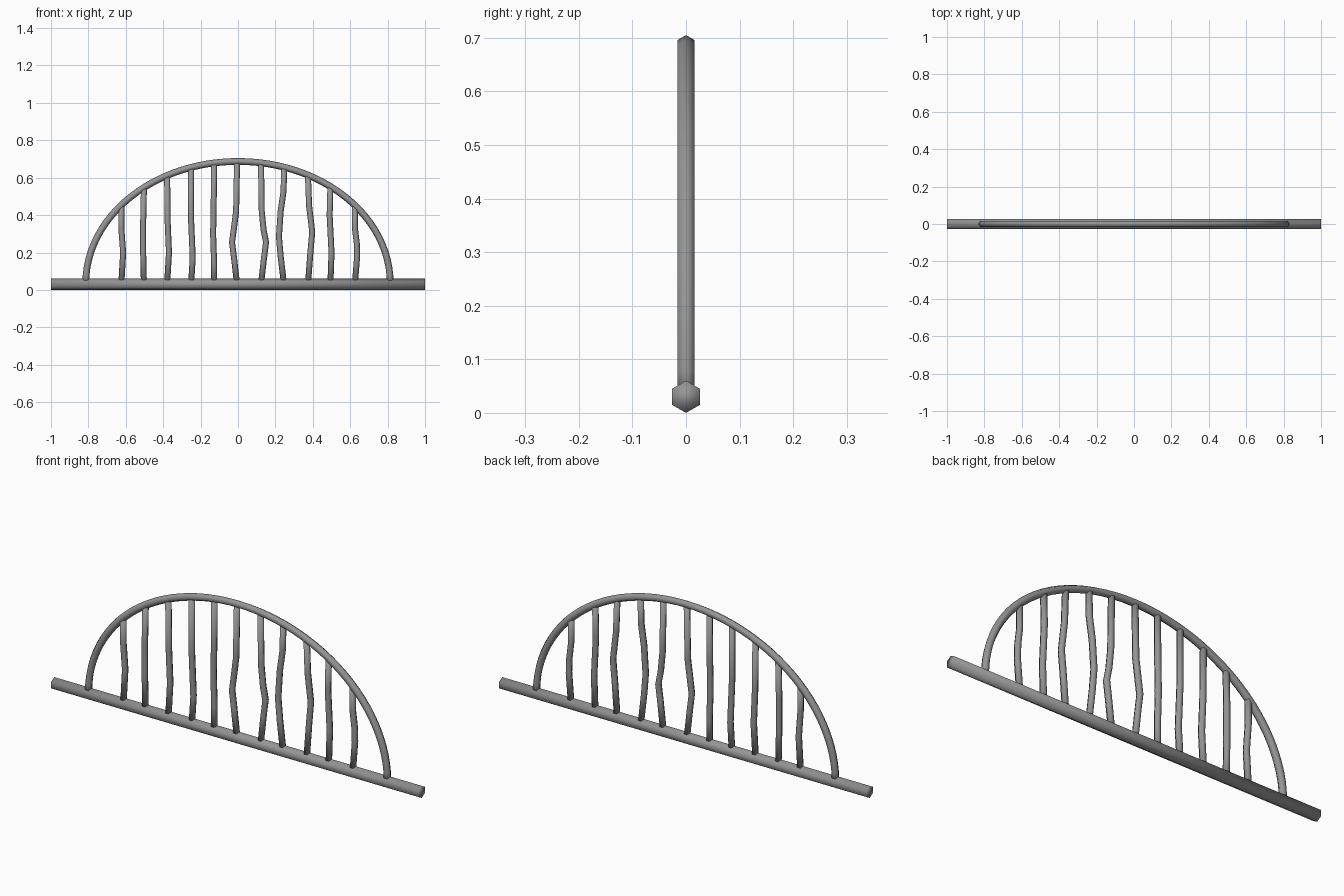
import bpy, bmesh
from math import sin, cos, pi, sqrt
from mathutils import Vector

cube = bpy.data.objects.get("Cube")
if cube:
    bpy.data.objects.remove(cube)

metal = bpy.data.materials.new("grey_metal")
metal.use_nodes = True
GREY = (0.3, 0.3, 0.3, 1)
metal.diffuse_color = GREY
metal.node_tree.nodes["Principled BSDF"].inputs["Base Color"].default_value = GREY

SIDES = 6
WIDTH, HEIGHT, BASE_Z = 0.814, 0.652, 0.035   # arch centreline


def tube(name, path, radius):
    """Sweep a hexagon along a path of (x, z) points in the upright plane."""
    pts = [Vector((x, 0, z)) for x, z in path]
    bm = bmesh.new()
    rings = []
    for i, p in enumerate(pts):
        along = (pts[min(i + 1, len(pts) - 1)] - pts[max(i - 1, 0)]).normalized()
        out = Vector((-along.z, 0, along.x))
        rings.append([bm.verts.new(p + radius * (out * cos(2 * pi * k / SIDES)
                                                 + Vector((0, sin(2 * pi * k / SIDES), 0))))
                      for k in range(SIDES)])
    for a, b in zip(rings, rings[1:]):
        for k in range(SIDES):
            n = (k + 1) % SIDES
            bm.faces.new((a[k], a[n], b[n], b[k]))
    bm.faces.new(rings[0])
    bm.faces.new(rings[-1])
    bmesh.ops.recalc_face_normals(bm, faces=bm.faces)
    mesh = bpy.data.meshes.new(name)
    bm.to_mesh(mesh)
    bm.free()
    mesh.materials.append(metal)
    mesh.shade_smooth()
    obj = bpy.data.objects.new(name, mesh)
    bpy.context.collection.objects.link(obj)


# Straight bottom rail
tube("bottom_rail", [(-1, 0.03), (1, 0.03)], 0.03)

# Arched top rail
STEPS = 48
tube("arch_rail", [(-WIDTH * cos(pi * i / STEPS), BASE_Z + HEIGHT * sin(pi * i / STEPS))
                   for i in range(STEPS + 1)], 0.018)

# Upright bars: foot position, then (height, sideways bend) along each bar
bars = [
    (-0.624, [(0.2, 0.01), (0.33, 0)]),
    (-0.503, [(0.2, -0.004), (0.36, -0.004)]),
    (-0.379, [(0.2, 0.01), (0.36, 0.003)]),
    (-0.251, [(0.17, 0.009), (0.38, 0)]),
    (-0.128, [(0.15, 0), (0.3, -0.005), (0.45, -0.002)]),
    (-0.005, [(0.17, -0.016), (0.255, -0.027), (0.32, -0.018), (0.42, -0.005)]),
    (0.123, [(0.17, 0.016), (0.255, 0.027), (0.32, 0.014), (0.42, 0.004)]),
    (0.246, [(0.18, -0.018), (0.285, -0.027), (0.42, -0.018), (0.53, -0.002)]),
    (0.374, [(0.2, 0.013), (0.31, 0.023), (0.45, 0.006)]),
    (0.494, [(0.2, 0.006), (0.4, -0.004)]),
    (0.625, [(0.18, 0.012), (0.25, 0.01), (0.33, 0)]),
]
for i, (x, bends) in enumerate(bars):
    top = BASE_Z + HEIGHT * sqrt(1 - (x / WIDTH) ** 2)
    path = [(x, 0.03)] + [(x + dx, z) for z, dx in bends] + [(x, top)]
    tube(f"upright_bar_{i + 1}", path, 0.016)
